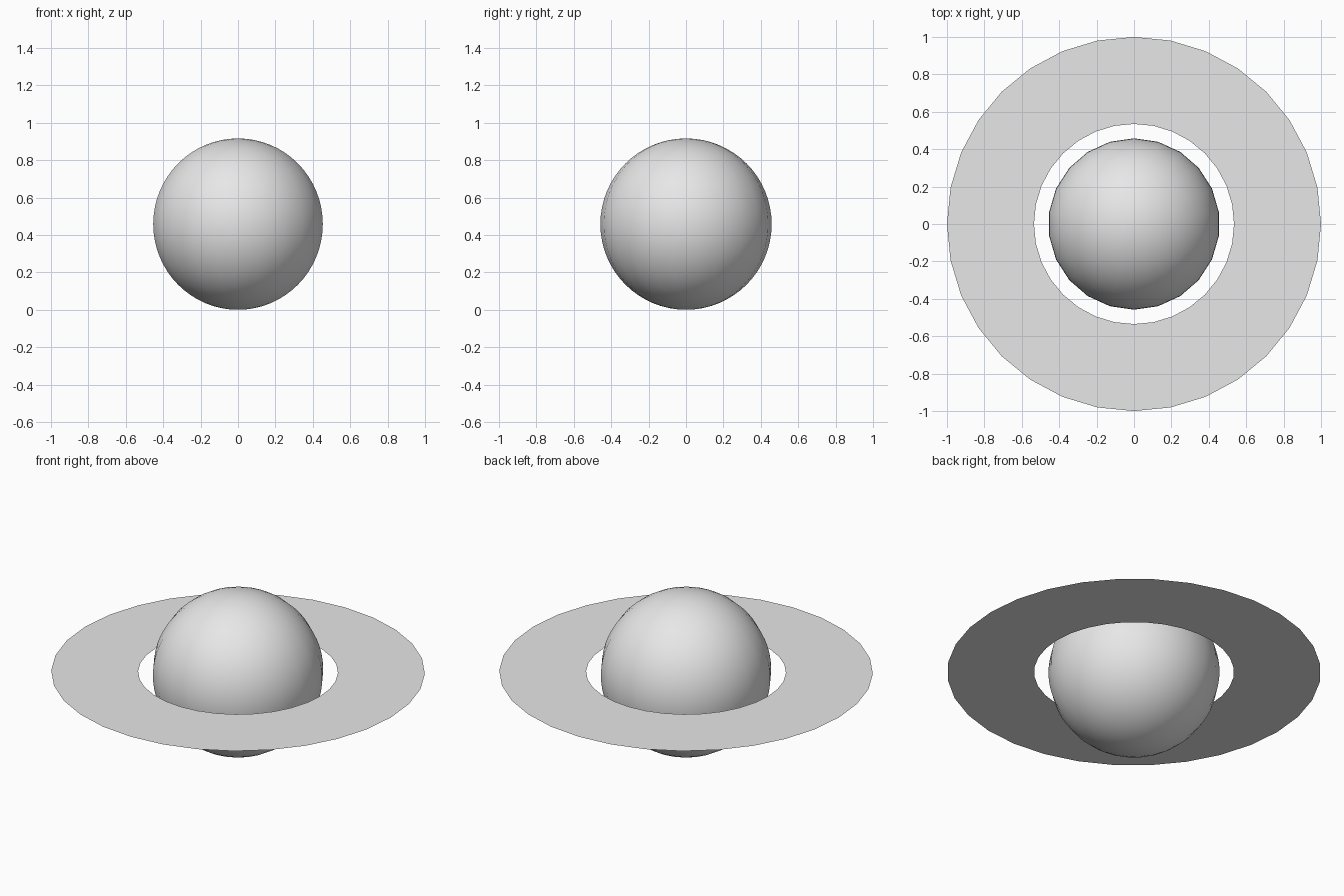
import bpy, bmesh, math
from mathutils import Matrix

if "Cube" in bpy.data.objects:
    bpy.data.objects.remove(bpy.data.objects["Cube"])

R = 0.458             # globe radius, also the height of its centre
SIDES, RINGS = 22, 32
RING_SIDES = 32

grey = bpy.data.materials.new("light_grey")
grey.diffuse_color = (0.8, 0.8, 0.8, 1)
grey.use_nodes = True
grey.node_tree.nodes["Principled BSDF"].inputs["Base Color"].default_value = grey.diffuse_color


def finish(name, bm, smooth):
    mesh = bpy.data.meshes.new(name)
    bm.to_mesh(mesh)
    bm.free()
    mesh.materials.append(grey)
    for p in mesh.polygons:
        p.use_smooth = smooth
    obj = bpy.data.objects.new(name, mesh)
    obj.location.z = R
    bpy.context.collection.objects.link(obj)
    return obj


# globe: half circle profile spun about z, corners on the y axis
bm = bmesh.new()
arc = []
for i in range(RINGS + 1):
    a = math.pi * i / RINGS
    arc.append(bm.verts.new((0, R * math.sin(a), R * math.cos(a))))
edges = [bm.edges.new(pair) for pair in zip(arc, arc[1:])]
bmesh.ops.spin(bm, geom=arc + edges, cent=(0, 0, 0), axis=(0, 0, 1),
               angle=math.tau, steps=SIDES, use_merge=False)
bmesh.ops.remove_doubles(bm, verts=bm.verts, dist=0.0005)
bmesh.ops.recalc_face_normals(bm, faces=bm.faces)
finish("globe", bm, True)

# flat ring: a single sheet of quads, facing up
bm = bmesh.new()
loops = []
for radius in (0.535, 1.0):
    loops.append([bm.verts.new((radius * math.cos(math.tau * i / RING_SIDES),
                                radius * math.sin(math.tau * i / RING_SIDES), 0))
                  for i in range(RING_SIDES)])
inner, outer = loops
for i in range(RING_SIDES):
    j = (i + 1) % RING_SIDES
    bm.faces.new((inner[i], outer[i], outer[j], inner[j]))
finish("ring", bm, False)
